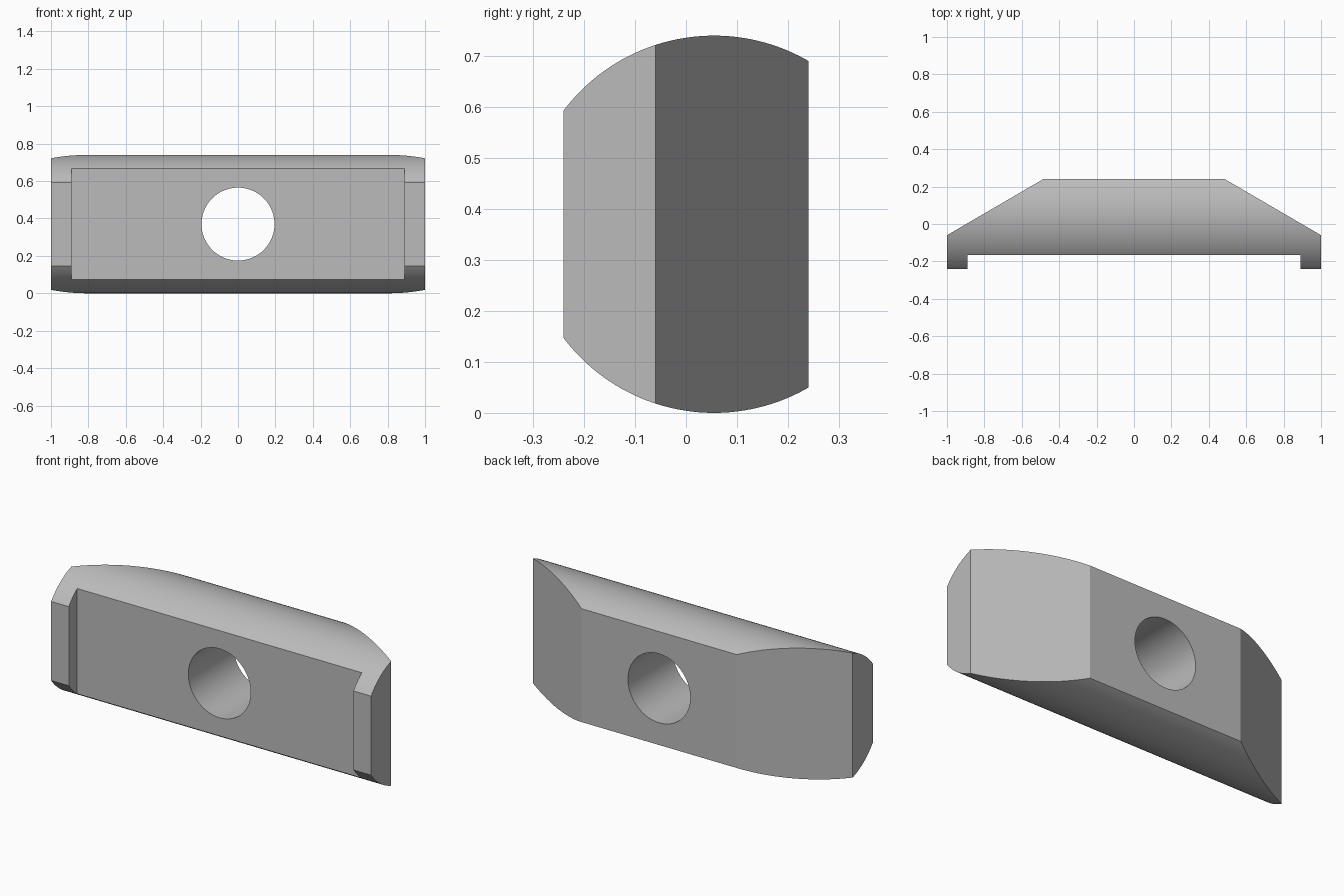
import bpy, bmesh, math
from mathutils import Matrix

default = bpy.data.objects.get("Cube")
if default:
    bpy.data.objects.remove(default, do_unlink=True)

MID_Z = 0.37
RADIUS = 0.37

# One plain grey material
grey = bpy.data.materials.new("plain_grey")
grey.use_nodes = True
colour = (0.5, 0.5, 0.5, 1)
grey.diffuse_color = colour
grey.node_tree.nodes["Principled BSDF"].inputs["Base Color"].default_value = colour


def add_object(name, bm):
    bmesh.ops.recalc_face_normals(bm, faces=bm.faces)
    mesh = bpy.data.meshes.new(name)
    bm.to_mesh(mesh)
    bm.free()
    mesh.materials.append(grey)
    obj = bpy.data.objects.new(name, mesh)
    bpy.context.collection.objects.link(obj)
    return obj


def add_cylinder(name, radius, length, axis, y, sides):
    bm = bmesh.new()
    turn = Matrix.Rotation(math.pi / 2, 4, axis)
    bmesh.ops.create_cone(bm, cap_ends=True, segments=sides, radius1=radius,
                          radius2=radius, depth=length,
                          matrix=Matrix.Translation((0, y, MID_Z)) @ turn)
    return add_object(name, bm)


def cut(target, cutter, operation):
    mod = target.modifiers.new(cutter.name, 'BOOLEAN')
    mod.operation = operation
    mod.solver = 'EXACT'
    mod.object = cutter
    bpy.ops.object.select_all(action='DESELECT')
    target.select_set(True)
    bpy.context.view_layer.objects.active = target
    bpy.ops.object.modifier_apply(modifier=mod.name)
    bpy.data.objects.remove(cutter, do_unlink=True)


# Round bar lying along x, the source of the curved top and bottom
block = add_cylinder("clamp_block", RADIUS, 2.4, 'Y', 0.055, 160)

# Plan outline: end lips, recessed front and slanted back corners
half = [(0.89, -0.165), (0.89, -0.24), (1, -0.24), (1, -0.06), (0.485, 0.24)]
outline = half + [(-x, y) for x, y in reversed(half)]
bm = bmesh.new()
base = bm.faces.new([bm.verts.new((x, y, -0.2)) for x, y in outline])
raised = bmesh.ops.extrude_face_region(bm, geom=[base])["geom"]
bmesh.ops.translate(bm, vec=(0, 0, 1.2),
                    verts=[v for v in raised if isinstance(v, bmesh.types.BMVert)])
cut(block, add_object("plan_shape", bm), 'INTERSECT')

# Bolt hole through the middle
cut(block, add_cylinder("bolt_hole", 0.195, 1, 'X', 0, 96), 'DIFFERENCE')

# Smooth curves with crisp edges
block.select_set(True)
bpy.context.view_layer.objects.active = block
bpy.ops.object.shade_smooth_by_angle(angle=math.radians(15))
